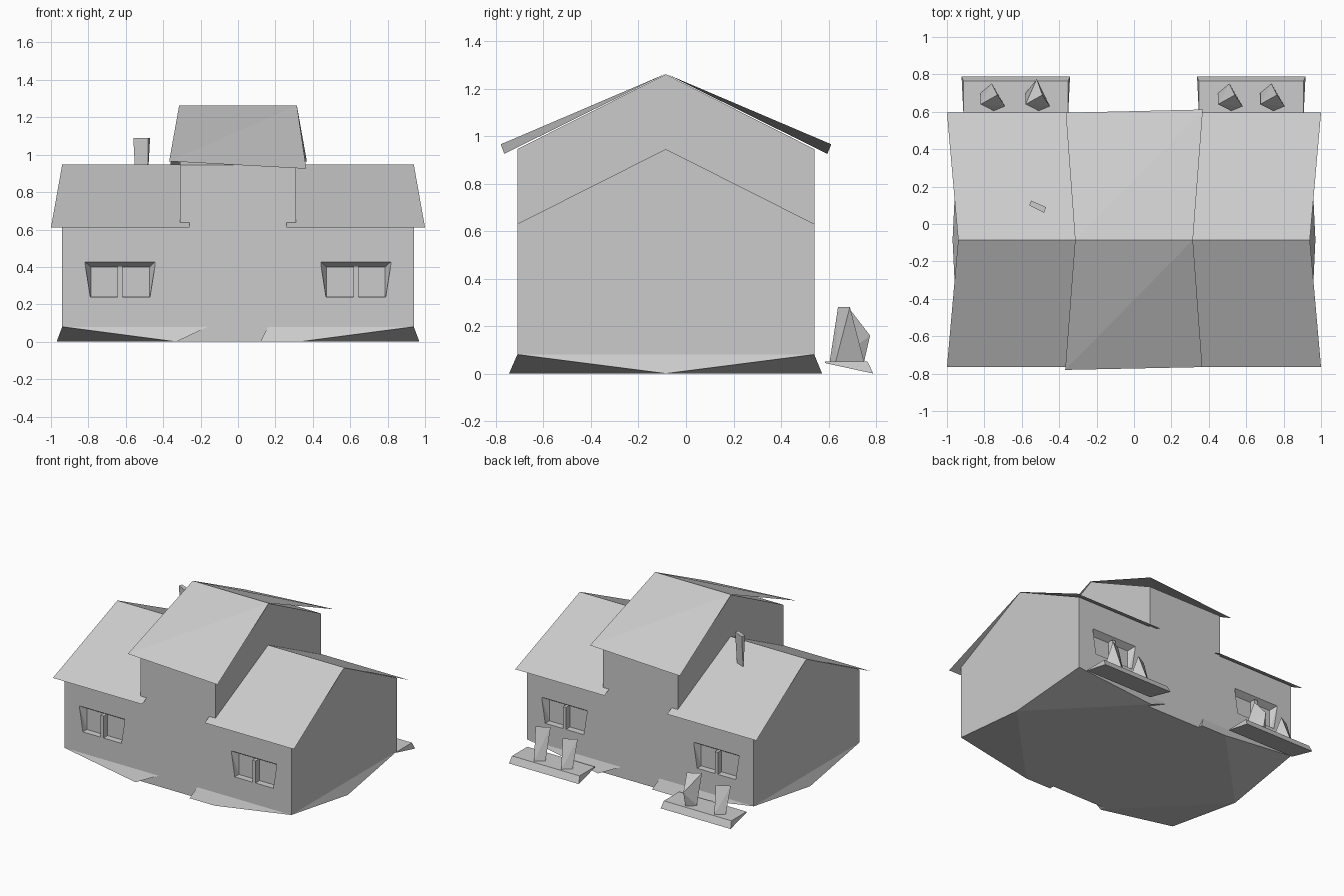
import bpy, bmesh
from mathutils import Vector

old = bpy.data.objects.get("Cube")
if old:
    bpy.data.objects.remove(old, do_unlink=True)

grey = bpy.data.materials.new("plain grey")
grey.use_nodes = True
grey.diffuse_color = (0.6, 0.6, 0.6, 1)
grey.node_tree.nodes["Principled BSDF"].inputs["Base Color"].default_value = grey.diffuse_color

RIDGE_Y = -0.085
FRONT, BACK = -0.71, 0.54


def finish(name, bm):
    mesh = bpy.data.meshes.new(name)
    bm.to_mesh(mesh)
    bm.free()
    mesh.materials.append(grey)
    obj = bpy.data.objects.new(name, mesh)
    bpy.context.scene.collection.objects.link(obj)
    return obj


def hull(name, points):
    """Closed convex solid around a few points."""
    bm = bmesh.new()
    verts = [bm.verts.new(p) for p in points]
    bmesh.ops.convex_hull(bm, input=verts)
    loose = [v for v in bm.verts if not v.link_faces]
    bmesh.ops.delete(bm, geom=loose, context='VERTS')
    bmesh.ops.dissolve_limit(bm, angle_limit=0.002, verts=bm.verts, edges=bm.edges)
    bmesh.ops.recalc_face_normals(bm, faces=bm.faces)
    return finish(name, bm)


def sheet(name, points):
    bm = bmesh.new()
    bm.faces.new([bm.verts.new(p) for p in points])
    if len(points) == 4:
        bm.normal_update()
    return finish(name, bm)


def box(name, lo, hi):
    return hull(name, [(x, y, z) for x in (lo[0], hi[0])
                       for y in (lo[1], hi[1]) for z in (lo[2], hi[2])])


def house_block(name, half, floor, eave, ridge):
    profile = [(FRONT, floor), (BACK, floor), (BACK, eave), (RIDGE_Y, ridge), (FRONT, eave)]
    return hull(name, [(s * half, y, z) for s in (-1, 1) for y, z in profile])


def cut(target, cutter):
    mod = target.modifiers.new("cut", 'BOOLEAN')
    mod.operation = 'DIFFERENCE'
    mod.solver = 'EXACT'
    mod.object = cutter
    cutter.hide_render = True
    cutter.hide_viewport = True


# Walls: long low block and taller middle block
walls = house_block("main_walls", 0.94, 0.08, 0.63, 0.945)
house_block("middle_walls", 0.31, 0.5, 0.945, 1.26)

# Foundation flaring out below the walls
base = hull("foundation",
            [(x, y, 0.08) for x in (-0.94, 0.94) for y in (FRONT, BACK)]
            + [(x, y, 0) for x in (-0.33, 0.33) for y in (-0.745, 0.573)]
            + [(x, RIDGE_Y, 0) for x in (-0.97, 0.97)])
notch = [(-0.14, 0.09), (0.165, 0.09), (0.115, -0.01), (-0.35, -0.01)]
for side, y0, y1, s in (("front", -0.9, FRONT, 1), ("back", BACK, 0.7, -1)):
    cut(base, hull(side + "_notch_cutter", [(s * x, y, z) for x, z in notch for y in (y0, y1)]))

# Thin roof sheets over the two wings
for side, s in (("left", 1), ("right", -1)):
    for end, eave in (("front", -0.765), ("back", 0.595)):
        sheet(f"{side}_{end}_roof", [(s * 0.26, RIDGE_Y, 0.947), (s * 0.94, RIDGE_Y, 0.947),
                                     (s * 1.0, eave, 0.61), (s * 0.26, eave, 0.61)])

# Slightly twisted middle roof, each slope split along its diagonal
for end, low, high, s in (("front", -0.765, -0.78, 1), ("back", 0.595, 0.612, -1)):
    ridge_a, ridge_b = (-s * 0.315, RIDGE_Y, 1.262), (s * 0.315, RIDGE_Y, 1.262)
    eave_a, eave_b = (-s * 0.368, high, 0.965), (s * 0.365, low, 0.925)
    sheet(f"middle_{end}_roof_a", [ridge_a, eave_a, ridge_b])
    sheet(f"middle_{end}_roof_b", [ridge_b, eave_a, eave_b])

# Recessed windows, splayed at the top, with a centre bar
for end, wall, inward in (("front", FRONT, 1), ("back", BACK, -1)):
    for side, cx in (("left", 0.63), ("right", -0.63)):
        outer, inner = wall - inward * 0.004, wall + inward * 0.045
        cutter = hull(f"{side}_{end}_window_cutter",
                      [(cx + s * w, y, z) for s in (-1, 1)
                       for w, y, z in ((0.19, outer, 0.43), (0.16, outer, 0.24),
                                       (0.157, inner, 0.40), (0.157, inner, 0.242))])
        cut(walls, cutter)
        box(f"{side}_{end}_window_bar", (cx - 0.013, min(wall, inner), 0.238),
            (cx + 0.013, max(wall, inner), 0.405))

# Wedge-shaped planter trays behind the house
for side, cx in (("left", 0.627), ("right", -0.632)):
    hull(side + "_planter", [(cx + s * w, y, z) for s in (-1, 1)
                             for w, y, z in ((0.28, 0.585, 0.05), (0.28, 0.765, 0.05),
                                             (0.29, 0.788, 0.0), (0.28, 0.585, 0.044))])


# Angular shrubs: a slanted ridge over a turned base
def shrub(name, cx, height, extra=()):
    top = 0.05 + height
    hull(name, [(cx + 0.01, 0.605, 0.05), (cx + 0.07, 0.63, 0.05),
                (cx - 0.06, 0.70, 0.05), (cx, 0.75, 0.05),
                (cx - 0.06, 0.64, top), (cx + 0.03, 0.69, top)] + list(extra))


shrub("left_outer_shrub", 0.735, 0.23)
shrub("left_inner_shrub", 0.51, 0.2)
shrub("right_outer_shrub", -0.76, 0.19)
shrub("right_inner_shrub", -0.52, 0.22, [(-0.52, 0.775, 0.16)])

# Thin tapering chimney
hull("chimney", [(-0.56, 0.10, 1.09), (-0.55, 0.125, 1.09), (-0.47, 0.09, 1.09),
                 (-0.48, 0.06, 1.09), (-0.545, 0.10, 0.82), (-0.485, 0.085, 0.82)])
